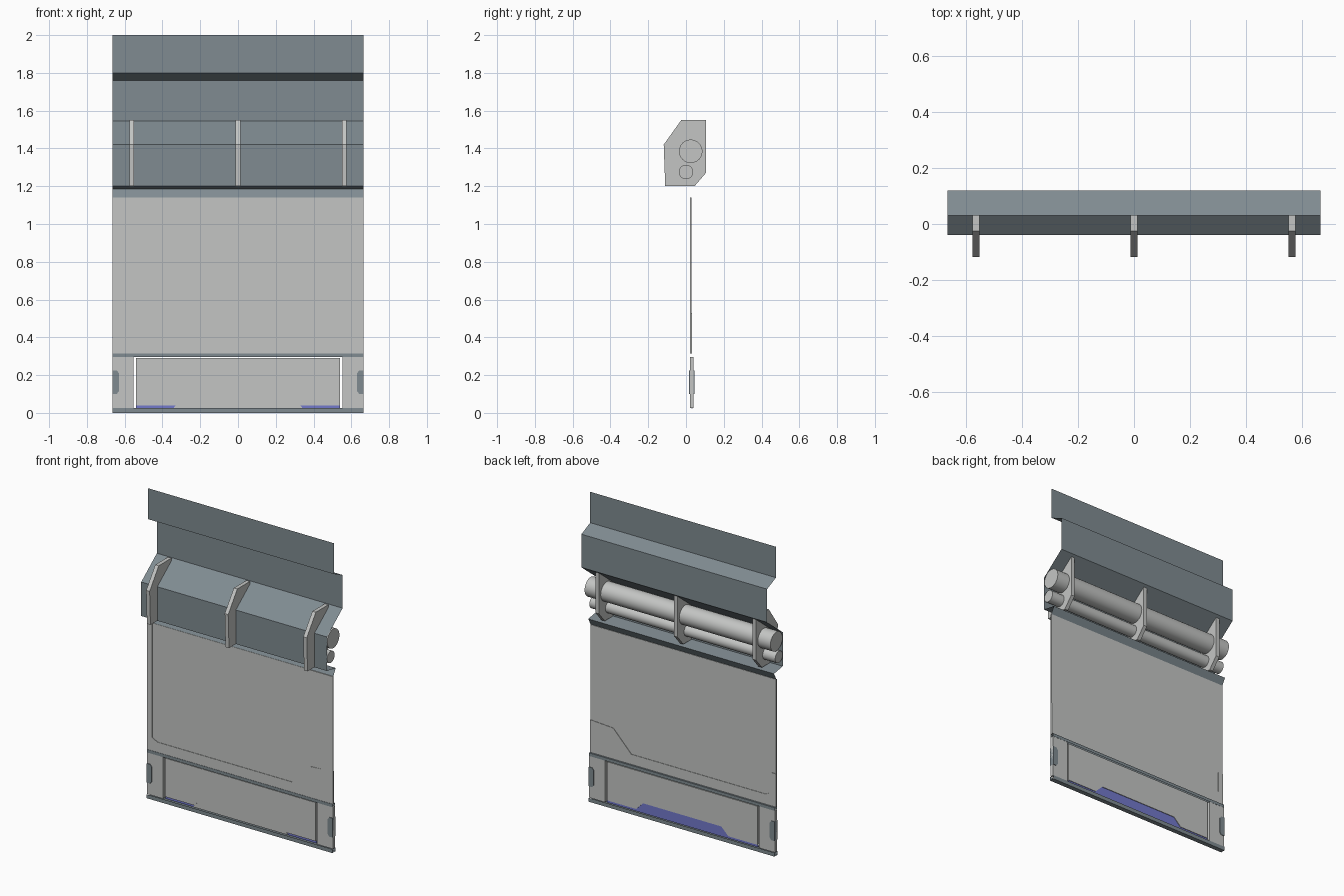
import bpy, bmesh
from mathutils import Vector

cube = bpy.data.objects.get("Cube")
if cube:
    bpy.data.objects.remove(cube)

HALF = 0.665  # half width of the whole wall panel


def material(name, rgb):
    m = bpy.data.materials.new(name)
    m.use_nodes = True
    m.diffuse_color = (*rgb, 1)
    m.node_tree.nodes["Principled BSDF"].inputs["Base Color"].default_value = (*rgb, 1)
    return m


GREY = material("light grey", (0.55, 0.56, 0.55))
STEEL = material("blue grey steel", (0.215, 0.26, 0.285))
BLUE = material("blue light", (0.17, 0.19, 0.60))


def finish(name, bm, mat):
    mesh = bpy.data.meshes.new(name)
    bm.to_mesh(mesh)
    bm.free()
    mesh.materials.append(mat)
    obj = bpy.data.objects.new(name, mesh)
    bpy.context.collection.objects.link(obj)
    return obj


def prism(name, outline, start, depth, mat):
    """Closed solid from an outline of 3D points pushed along a vector."""
    bm = bmesh.new()
    face = bm.faces.new([bm.verts.new(Vector(p) + Vector(start)) for p in outline])
    new = bmesh.ops.extrude_face_region(bm, geom=[face], use_keep_orig=True)["geom"]
    verts = [v for v in new if isinstance(v, bmesh.types.BMVert)]
    bmesh.ops.translate(bm, verts=verts, vec=depth)
    bmesh.ops.recalc_face_normals(bm, faces=bm.faces)
    return finish(name, bm, mat)


def plate(name, outline, front, back, mat):
    """Upright plate from an (x, z) outline between two y positions."""
    return prism(name, [(x, 0, z) for x, z in outline], (0, front, 0), (0, back - front, 0), mat)


def rect(x0, x1, z0, z1):
    return [(x0, z0), (x1, z0), (x1, z1), (x0, z1)]


def sheet(name, path, mat):
    """Thin folded sheet: an open (y, z) path swept over the full width."""
    bm = bmesh.new()
    rows = [[bm.verts.new((x, y, z)) for x in (-HALF, HALF)] for y, z in path]
    for a, b in zip(rows, rows[1:]):
        bm.faces.new((a[0], b[0], b[1], a[1]))
    return finish(name, bm, mat)


def pipe(name, y, z, radius):
    bpy.ops.mesh.primitive_cylinder_add(vertices=32, radius=radius, depth=2 * HALF,
                                        location=(0, y, z), rotation=(0, 1.5707963, 0))
    obj = bpy.context.object
    obj.name = name
    obj.data.materials.append(GREY)
    bpy.ops.object.shade_smooth_by_angle()


# Folded steel cover: top plate, step, back plate, slope, front and lower flange
sheet("folded_cover", [(0.03, 2.0), (0.03, 1.80), (0.12, 1.76), (0.12, 1.545),
                       (-0.04, 1.42), (-0.04, 1.20), (0.05, 1.185), (0.025, 1.14)], STEEL)

# Ribs that hold the pipes
RIB = [(-0.118, 1.42), (-0.025, 1.55), (0.105, 1.55), (0.105, 1.27), (0.045, 1.20), (-0.11, 1.20)]
for side, x in (("right", -0.5625), ("middle", 0), ("left", 0.5625)):
    prism(side + "_rib", [(0, y, z) for y, z in RIB], (x - 0.0125, 0, 0), (0.025, 0, 0), GREY)

# Pipes
pipe("large_pipe", 0.025, 1.385, 0.062)
pipe("small_pipe", 0.0, 1.275, 0.038)

# Main wall plate with a thicker lower trim and side strips on the front
plate("main_plate", rect(-HALF, HALF, 0.315, 1.14), 0.023, 0.028, GREY)
plate("lower_trim", [(-HALF, 0.315), (HALF, 0.315), (HALF, 0.525), (0.50, 0.515), (0.37, 0.38),
                     (-0.59, 0.38), (-0.63, 0.40), (-0.63, 0.53), (-HALF, 0.53)], 0.020, 0.031, GREY)
plate("right_strip", rect(-HALF, -0.63, 0.53, 1.14), 0.020, 0.024, GREY)
plate("left_strip", rect(0.50, HALF, 0.52, 1.14), 0.020, 0.024, GREY)

# Steel rails above and below the base section
sheet("middle_rail", [(0.042, 0.295), (0.042, 0.315), (0.018, 0.315), (0.018, 0.295)], STEEL)
sheet("bottom_rail", [(0.045, 0.025), (0.045, 0.0), (0.015, 0.0), (0.015, 0.025)], STEEL)

# Base centre panel, notched at the bottom, with the light strip behind it
NOTCH = [(0.33, 0.04), (0.28, 0.09), (-0.28, 0.09), (-0.33, 0.04)]
plate("centre_panel", [(-0.54, 0.29), (-0.54, 0.04), *reversed(NOTCH), (0.54, 0.04), (0.54, 0.29)],
      0.023, 0.039, GREY)
plate("centre_cover", [(-0.34, 0.027), *reversed(NOTCH), (0.34, 0.027)], 0.024, 0.028, GREY)
plate("light_strip", [(-0.54, 0.024), (-0.54, 0.04), *reversed(NOTCH), (0.54, 0.04), (0.54, 0.024)],
      0.030, 0.035, BLUE)

# Base end blocks with steel grips, one on each side
for side, s in (("right", -1), ("left", 1)):
    plate(side + "_end_block", rect(s * 0.552, s * HALF, 0.025, 0.295), 0.020, 0.041, GREY)
    grip = [(HALF, 0.10), (0.642, 0.10), (0.63, 0.115), (0.63, 0.21), (0.642, 0.225), (HALF, 0.225)]
    plate(side + "_grip", [(s * x, z) for x, z in grip], 0.016, 0.045, STEEL)
